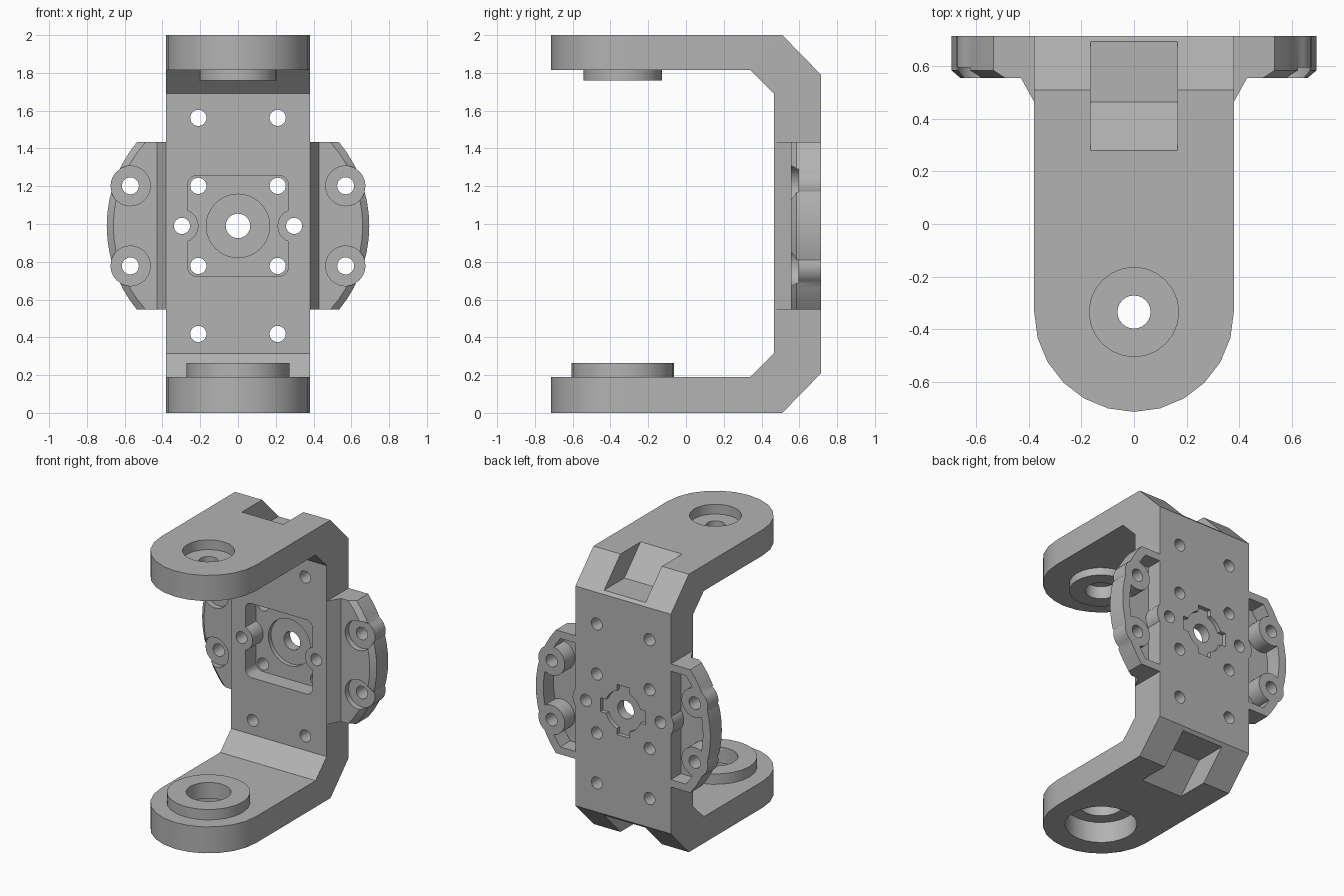
import bpy, bmesh
from math import sin, cos, pi, asin, radians

if "Cube" in bpy.data.objects:
    bpy.data.objects.remove(bpy.data.objects["Cube"])

grey = bpy.data.materials.new("plain grey")
grey.use_nodes = True
colour = (0.45, 0.45, 0.45, 1)
grey.diffuse_color = colour
grey.node_tree.nodes["Principled BSDF"].inputs["Base Color"].default_value = colour

MID = 0.99      # height of the back plate's centre
PIVOT = -0.335  # y of the arm pivots
BACK = 0.715


def loft(name, layers, axis):
    """Solid through matching outlines; layers are (position along axis, points)."""
    place = {"x": lambda a, b, t: (t, a, b),
             "y": lambda a, b, t: (a, t, b),
             "z": lambda a, b, t: (a, b, t)}[axis]
    bm = bmesh.new()
    rings = [[bm.verts.new(place(a, b, t)) for a, b in pts] for t, pts in layers]
    for low, high in zip(rings, rings[1:]):
        for i in range(len(low)):
            j = (i + 1) % len(low)
            bm.faces.new((low[i], low[j], high[j], high[i]))
    bm.faces.new(rings[0])
    bm.faces.new(rings[-1])
    bmesh.ops.recalc_face_normals(bm, faces=bm.faces)
    mesh = bpy.data.meshes.new(name)
    bm.to_mesh(mesh)
    bm.free()
    mesh.materials.append(grey)
    ob = bpy.data.objects.new(name, mesh)
    bpy.context.collection.objects.link(ob)
    return ob


def prism(name, pts, axis, lo, hi):
    return loft(name, [(lo, pts), (hi, pts)], axis)


def arc(a, b, r, start, end, n):
    return [(a + r * cos(radians(start + (end - start) * i / n)),
             b + r * sin(radians(start + (end - start) * i / n))) for i in range(n + 1)]


def disc(a, b, r, axis, lo, hi, n=24):
    return prism("round_tool", arc(a, b, r, 0, 360, n)[:-1], axis, lo, hi)


def combine(ob, tool, op="DIFFERENCE"):
    """Apply a boolean and throw the tool away."""
    mod = ob.modifiers.new("cut", "BOOLEAN")
    mod.operation, mod.object, mod.solver = op, tool, "EXACT"
    bpy.context.view_layer.update()
    graph = bpy.context.evaluated_depsgraph_get()
    mesh = bpy.data.meshes.new_from_object(ob.evaluated_get(graph))
    ob.modifiers.clear()
    ob.data = mesh
    bpy.data.objects.remove(tool)


def box(a0, a1, b0, b1):
    return [(a0, b0), (a1, b0), (a1, b1), (a0, b1)]


# C-shaped bracket: side profile trimmed to a round-ended plan
profile = [(-0.8, 0), (0.51, 0), (BACK, 0.21), (BACK, 1.79), (0.51, 2), (-0.8, 2),
           (-0.8, 1.815), (0.34, 1.815), (0.465, 1.69), (0.465, 0.315),
           (0.34, 0.19), (-0.8, 0.19)]
bracket = prism("bracket", profile, "x", -0.5, 0.5)
plan = arc(0, PIVOT, 0.38, 180, 360, 12) + [(0.38, 0.8), (-0.38, 0.8)]
combine(bracket, prism("plan", plan, "z", -0.1, 2.1), "INTERSECT")

# Pivot bosses and their stepped bores
combine(bracket, disc(0, PIVOT, 0.207, "z", 1.76, 1.9), "UNION")
combine(bracket, disc(0, PIVOT, 0.272, "z", 0.1, 0.265), "UNION")
for r, lo, hi in [(0.17, 1.93, 2.1), (0.063, 1.7, 2.1), (0.104, 1.7, 1.85),
                  (0.147, -0.1, 0.4), (0.235, -0.1, 0.15)]:
    combine(bracket, disc(0, PIVOT, r, "z", lo, hi))

# Sloped notches in both back corners
for flip in (False, True):
    notch = [(0.28, 2), (0.465, 1.81), (0.8, 1.81), (0.8, 2.1), (0.28, 2.1)]
    if flip:
        notch = [(y, 2 - z) for y, z in notch]
    combine(bracket, prism("notch", notch, "x", -0.165, 0.165))

# Front pocket, rounded, with lands kept around the side holes
w, h, r = 0.267, 0.267, 0.05
outline = []
for sx, sz, start in [(1, 1, 0), (-1, 1, 90), (-1, -1, 180), (1, -1, 270)]:
    outline += arc(sx * (w - r), MID + sz * (h - r), r, start, start + 90, 6)
pocket = prism("pocket", outline, "y", 0.4, 0.585)
for s in (-1, 1):
    combine(pocket, disc(s * 0.297, MID, 0.088, "y", 0.3, 0.8))
combine(bracket, pocket)
combine(bracket, disc(0, MID, 0.168, "y", 0.5, 0.615, 32))

# Keyed recess on the back
key = disc(0, MID, 0.145, "y", 0.685, 0.8, 32)
combine(key, prism("tab", box(-0.18, 0.18, MID - 0.05, MID + 0.05), "y", 0.685, 0.8), "UNION")
combine(key, prism("tab", box(-0.05, 0.05, MID - 0.18, MID + 0.18), "y", 0.685, 0.8), "UNION")
combine(bracket, key)

# Screw holes through the plate
combine(bracket, disc(0, MID, 0.065, "y", 0.3, 0.9))
for s in (-1, 1):
    for dz in (-0.572, -0.212, 0.212, 0.572):
        combine(bracket, disc(s * 0.21, MID + dz, 0.043, "y", 0.3, 0.9))
    combine(bracket, disc(s * 0.297, MID, 0.043, "y", 0.3, 0.9))


def ear_outline(s, radius, half, inner):
    """Flat-ended segment of a circle around the plate centre."""
    a = math_angle = asin(half / radius) * 180 / pi
    pts = arc(0, 0, radius, -a, a, 14)
    pts = [(inner, -half)] + pts + [(inner, half)]
    return [(s * x, MID + z) for x, z in pts]


def make_ear(name, s):
    # Chamfered shell with a gusset against the plate
    full = ear_outline(s, 0.695, 0.443, 0.36)
    ear = loft(name, [(0.555, ear_outline(s, 0.66, 0.443, 0.36)),
                      (0.585, full), (BACK, full)], "y")
    gusset = [(s * x, y) for x, y in [(0.36, 0.465), (0.38, 0.465), (0.43, 0.555),
                                      (0.43, 0.58), (0.36, 0.58)]]
    combine(ear, prism("gusset", gusset, "z", MID - 0.443, MID + 0.443), "UNION")
    # Hollow back
    combine(ear, prism("hollow", ear_outline(s, 0.635, 0.39, 0.38), "y", 0.6, 0.8))
    # Screw posts with spot faces
    combine(ear, disc(s * 0.297, MID, 0.105, "y", 0.56, BACK), "UNION")
    combine(ear, disc(s * 0.297, MID, 0.044, "y", 0.3, 0.9))
    combine(ear, prism("trim", [(s * x, z) for x, z in box(0, 0.37, 0, 2)], "y", 0.3, 0.9))
    for dz in (-0.212, 0.212):
        combine(ear, disc(s * 0.57, MID + dz, 0.106, "y", 0.3, 0.595))
        combine(ear, disc(s * 0.57, MID + dz, 0.105, "y", 0.595, BACK), "UNION")
        combine(ear, disc(s * 0.57, MID + dz, 0.045, "y", 0.3, 0.9))
    return ear


parts = [bracket, make_ear("left_ear", 1), make_ear("right_ear", -1)]

# Smooth round walls, crisp edges
for ob in bpy.context.view_layer.objects:
    ob.select_set(ob in parts)
bpy.context.view_layer.objects.active = bracket
bpy.ops.object.shade_smooth_by_angle(angle=radians(30))
